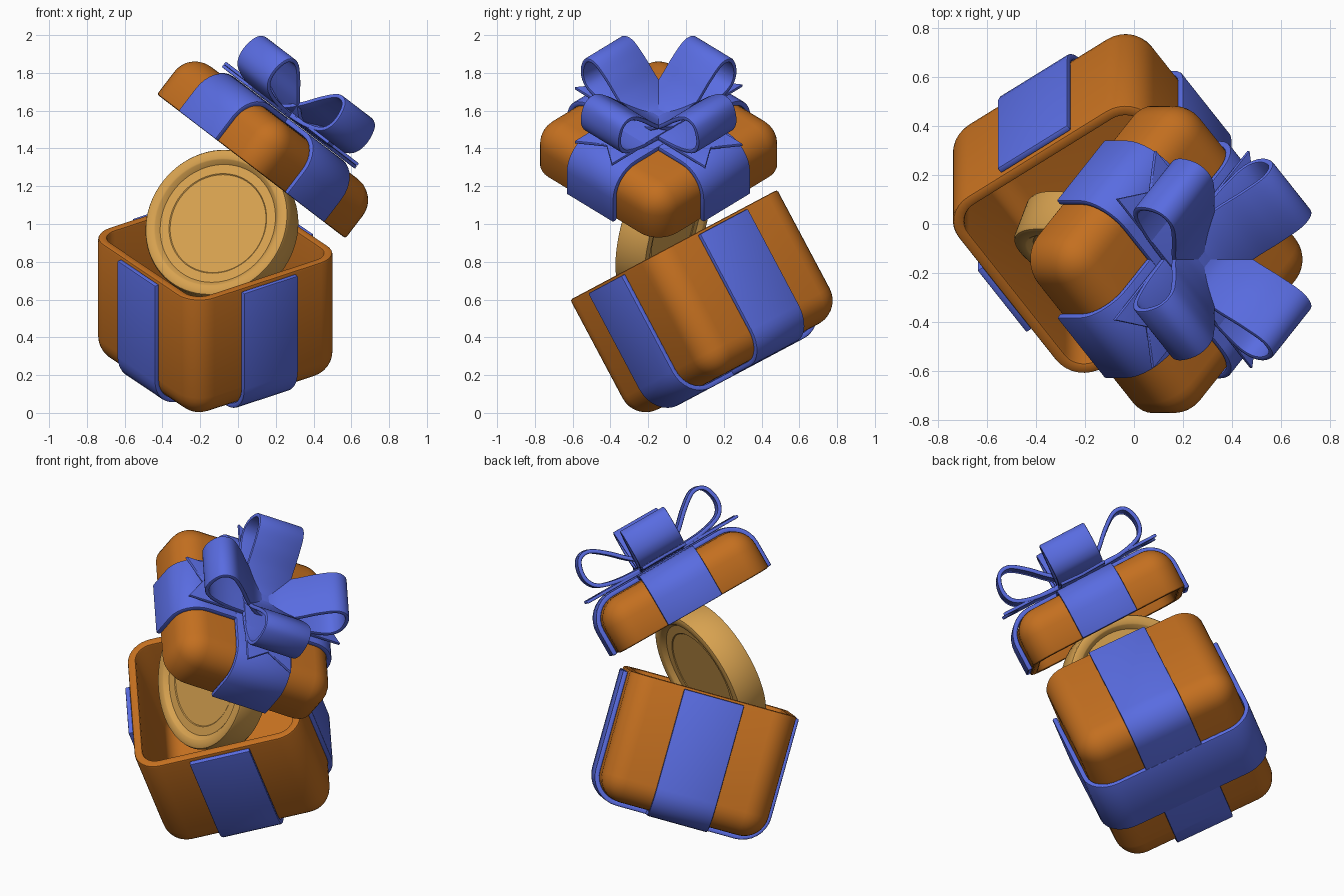
import bpy, bmesh, math
from mathutils import Matrix, Vector

if "Cube" in bpy.data.objects:
    bpy.data.objects.remove(bpy.data.objects["Cube"])


def material(name, rgb):
    m = bpy.data.materials.new(name)
    m.diffuse_color = (*rgb, 1)
    m.use_nodes = True
    m.node_tree.nodes["Principled BSDF"].inputs["Base Color"].default_value = m.diffuse_color
    return m


ORANGE = material("orange_card", (0.55, 0.16, 0.014))
BLUE = material("blue_ribbon", (0.1, 0.15, 0.75))
GOLD = material("gold", (0.68, 0.36, 0.08))


def rot(deg, axis):
    return Matrix.Rotation(math.radians(deg), 4, axis)


# Frames: box origin is its rim centre, lid origin is its lower rim centre
BOX = Matrix.Translation((-0.12, -0.065, 0.89)) @ rot(28, 'X') @ rot(35, 'Z')
LID = Matrix.Translation((0.07, -0.145, 1.305)) @ rot(37.4, 'Y') @ rot(45, 'Z')
SIZE, ROUND, BAND, THICK = 0.97, 0.14, 0.35, 0.028
BOX_H, LID_H = 0.73, 0.29


def finish(name, bm, mat, matrix, thick=0, offset=0, bevel=0):
    bmesh.ops.recalc_face_normals(bm, faces=bm.faces)
    me = bpy.data.meshes.new(name)
    bm.to_mesh(me)
    bm.free()
    ob = bpy.data.objects.new(name, me)
    bpy.context.collection.objects.link(ob)
    me.materials.append(mat)
    ob.matrix_world = matrix
    if thick:
        s = ob.modifiers.new("thickness", 'SOLIDIFY')
        s.thickness, s.offset = thick, offset
    if bevel:
        b = ob.modifiers.new("soft_edges", 'BEVEL')
        b.width, b.segments, b.limit_method = bevel, 2, 'ANGLE'
        b.angle_limit = math.radians(40)
    bpy.ops.object.select_all(action='DESELECT')
    ob.select_set(True)
    bpy.context.view_layer.objects.active = ob
    bpy.ops.object.convert(target='MESH')
    bpy.ops.object.shade_smooth_by_angle(angle=math.radians(35))
    return ob


def open_box(name, height, matrix):
    """Rounded square tray, open at local z = 0 and extending down."""
    bm = bmesh.new()
    bmesh.ops.create_cube(bm, size=1)
    bmesh.ops.scale(bm, vec=(SIZE, SIZE, height), verts=bm.verts)
    bmesh.ops.translate(bm, vec=(0, 0, -height / 2), verts=bm.verts)
    edges = [e for e in bm.edges if min(v.co.z for v in e.verts) < -0.01]
    bmesh.ops.bevel(bm, geom=edges, offset=ROUND, segments=8, profile=0.5,
                    affect='EDGES', clamp_overlap=False)
    top = [f for f in bm.faces if all(v.co.z > -1e-4 for v in f.verts)]
    bmesh.ops.delete(bm, geom=top, context='FACES')
    # outward normals are found before thickening inward
    finish(name, bm, ORANGE, matrix, 0.048, -1, 0.012)


def strip(name, path, width, matrix, thick=THICK):
    """Band of given width swept along a local XZ path."""
    bm = bmesh.new()
    rows = [[bm.verts.new((x, s * width / 2, z)) for s in (-1, 1)] for x, z in path]
    for a, b in zip(rows, rows[1:]):
        bm.faces.new((a[0], a[1], b[1], b[0]))
    finish(name, bm, BLUE, matrix, thick, 0, 0.007)


def u_path(height, gap, lip):
    """U profile hugging the outside of a tray."""
    half, r = SIZE / 2 + gap, ROUND + gap
    right = [(half, -lip)]
    for i in range(9):
        a = math.radians(i * 90 / 8)
        right.append((half - r + r * math.cos(a), -height - gap + r - r * math.sin(a)))
    return right + [(-x, z) for x, z in reversed(right)]


def smooth_path(pts, n=6):
    """Catmull-Rom through the points."""
    p = [Vector(q) for q in [pts[0], *pts, pts[-1]]]
    out = []
    for a, b, c, d in zip(p, p[1:], p[2:], p[3:]):
        for i in range(n):
            t = i / n
            out.append(0.5 * (2 * b + (c - a) * t + (2 * a - 5 * b + 4 * c - d) * t**2
                              + (3 * b - a - 3 * c + d) * t**3))
    return out + [p[-1]]


# Box, lid and their crossed ribbons
flip = rot(180, 'X')
open_box("gift_box", BOX_H, BOX)
open_box("lid", LID_H, LID @ flip)
for i in range(2):
    gap = THICK / 2 + 0.003 * i
    strip(f"box_ribbon_{i+1}", u_path(BOX_H, gap, 0.015), BAND, BOX @ rot(90 * i, 'Z'))
    strip(f"lid_ribbon_{i+1}", u_path(LID_H, gap, 0.0), BAND, LID @ flip @ rot(90 * i, 'Z'))

# Bow: four teardrop loops and two swallow-tailed strips
BOW = LID @ Matrix.Translation((0, 0, LID_H))
loop = smooth_path([(0, 0.05), (0.07, 0.075), (0.16, 0.14), (0.25, 0.225), (0.335, 0.285),
                    (0.4, 0.275), (0.43, 0.21), (0.425, 0.14), (0.38, 0.09),
                    (0.27, 0.06), (0.12, 0.05), (0, 0.045)])
for i in range(4):
    strip(f"bow_loop_{i+1}", loop, 0.285, BOW @ rot(90 * i, 'Z'), 0.024)
for i in range(2):
    bm = bmesh.new()
    outline = [(0.49, 0.14), (0.39, 0), (0.49, -0.14), (-0.49, -0.14), (-0.39, 0), (-0.49, 0.14)]
    bm.faces.new([bm.verts.new((x, y, 0.042 + 0.018 * i)) for x, y in outline])
    finish(f"bow_tail_{i+1}", bm, BLUE, BOW @ rot(90 * i, 'Z'), 0.018, 0, 0.004)

# Coin: turned profile with a raised rim and a recessed face on both sides
T = 0.09
half = [(0.27, T - 0.03), (0.275, T - 0.026), (0.325, T - 0.026), (0.345, T - 0.004),
        (0.352, T), (0.388, T), (0.398, T - 0.004), (0.403, T - 0.014)]
profile = half + [(r, -z) for r, z in reversed(half)]
bm = bmesh.new()
N = 72
rings = [[bm.verts.new((r * math.cos(2 * math.pi * k / N), r * math.sin(2 * math.pi * k / N), z))
          for k in range(N)] for r, z in profile]
for a, b in zip(rings, rings[1:]):
    for k in range(N):
        j = (k + 1) % N
        bm.faces.new((a[k], a[j], b[j], b[k]))
bm.faces.new(rings[0])
bm.faces.new(rings[-1])
normal = Vector((-0.34, -0.89, 0.28))
finish("coin", bm, GOLD, Matrix.Translation((-0.085, -0.12, 0.985))
       @ normal.to_track_quat('Z', 'Y').to_matrix().to_4x4())
